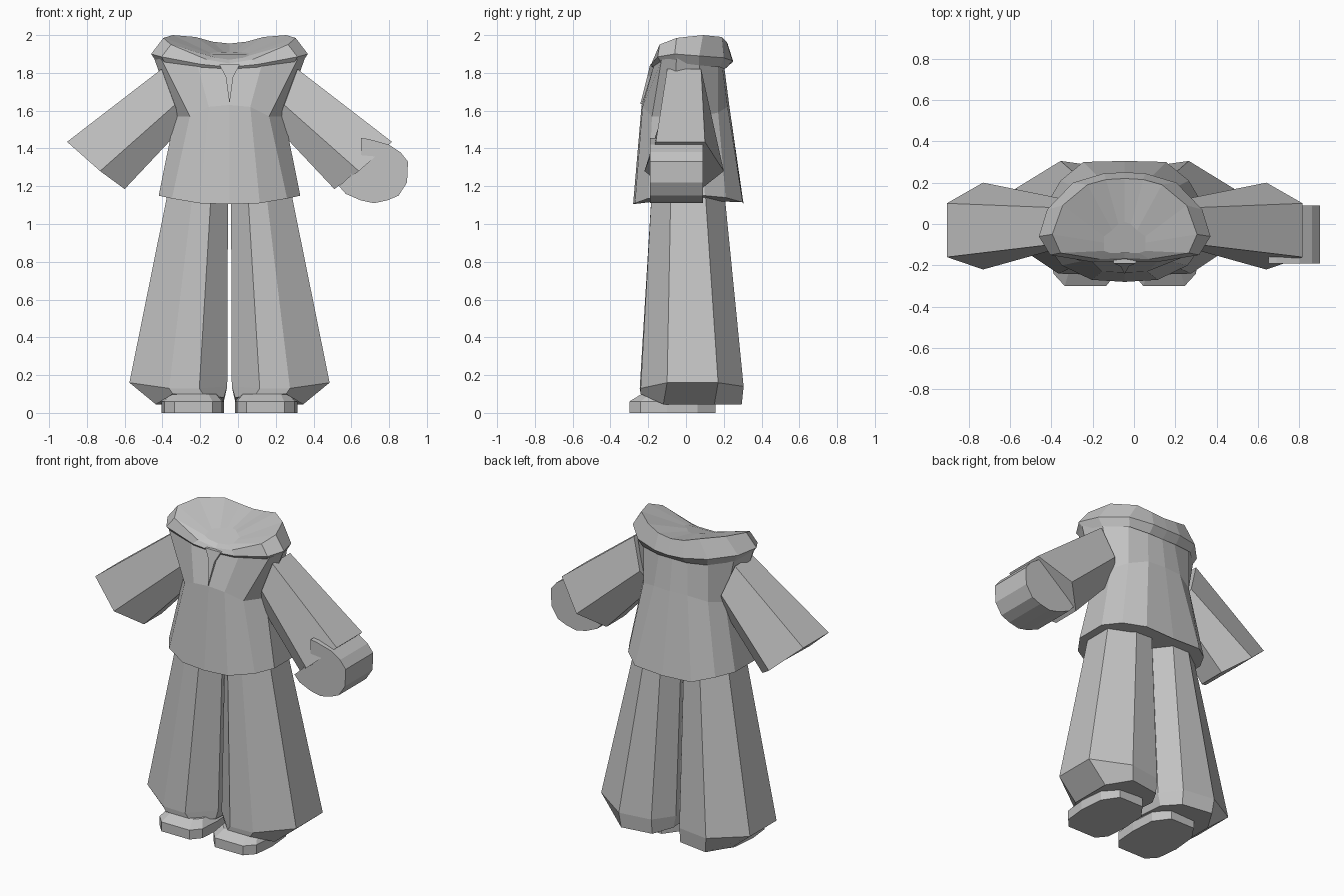
import bpy, bmesh

CX = -0.045  # symmetry plane of the outfit
gray = bpy.data.materials.new("cloth gray")
gray.diffuse_color = (0.54, 0.54, 0.54, 1)


def loft(name, rings, cap_start=True, cap_end=True):
    """Skin closed rings of equal point count into one flat-shaded object."""
    bm = bmesh.new()
    loops = [[bm.verts.new(p) for p in r] for r in rings]
    n = len(loops[0])
    for a, b in zip(loops, loops[1:]):
        for i in range(n):
            j = (i + 1) % n
            bm.faces.new((a[i], a[j], b[j], b[i]))
    if cap_start:
        bm.faces.new(loops[0][::-1])
    if cap_end:
        bm.faces.new(loops[-1])
    bmesh.ops.recalc_face_normals(bm, faces=bm.faces[:])
    me = bpy.data.meshes.new(name)
    bm.to_mesh(me)
    bm.free()
    me.materials.append(gray)
    ob = bpy.data.objects.new(name, me)
    bpy.context.collection.objects.link(ob)
    return ob


def both(half):
    """Complete a half ring (front centre to back centre) by mirroring."""
    full = half + [(-x, y, z) for x, y, z in half[-2:0:-1]]
    return [(x + CX, y, z) for x, y, z in full]


def side(ring, s):
    return [(CX + s * x, y, z) for x, y, z in ring]


# tunic: hem, waist, shoulders
hem = [(0, -.28, 1.105), (.16, -.27, 1.11), (.305, -.2, 1.135), (.375, -.1, 1.15),
       (.375, .1, 1.15), (.31, .21, 1.14), (.2, .3, 1.115), (0, .305, 1.105)]
waist = [(0, -.235, 1.63), (.11, -.23, 1.62), (.21, -.18, 1.57), (.29, -.07, 1.57),
         (.29, .08, 1.57), (.23, .17, 1.59), (.12, .22, 1.62), (0, .23, 1.62)]
yoke = [(0, -.17, 1.83), (.17, -.17, 1.84), (.36, -.13, 1.87), (.4, -.05, 1.88),
        (.35, .07, 1.87), (.23, .17, 1.86), (.1, .19, 1.85), (0, .2, 1.85)]
loft("tunic", [both(hem), both(waist), both(yoke)])

# folded hood collar with a sunken centre
under = [(0, -.165, 1.81), (.15, -.165, 1.82), (.34, -.13, 1.85), (.385, -.05, 1.855),
         (.345, .07, 1.84), (.23, .18, 1.83), (.1, .205, 1.82), (0, .205, 1.82)]
fold = [(0, -.18, 1.83), (.15, -.185, 1.845), (.36, -.15, 1.885), (.415, -.06, 1.9),
        (.375, .07, 1.89), (.25, .2, 1.88), (.1, .245, 1.865), (0, .25, 1.86)]
rim = [(0, -.165, 1.85), (.12, -.17, 1.87), (.31, -.14, 1.95), (.35, -.05, 1.985),
       (.3, .09, 2.0), (.18, .19, 1.99), (.09, .215, 1.965), (0, .22, 1.955)]
well = [(0, -.14, 1.87), (.07, -.14, 1.88), (.1, -.13, 1.89), (.1, -.09, 1.9),
        (.1, -.06, 1.905), (.06, -.03, 1.91), (.03, 0, 1.91), (0, .01, 1.91)]
loft("hood_collar", [both(under), both(fold), both(rim), both(well)], cap_start=False)

# pointed neck flap
flap = [(-.055, -.19, 1.845), (.055, -.19, 1.845), (.02, -.205, 1.78),
        (0, -.242, 1.635), (-.02, -.205, 1.78)]
loft("neck_flap", [side(flap, 1), [(x, y + .02, z) for x, y, z in side(flap, 1)]])

for label, s in (("right", 1), ("left", -1)):
    # flared sleeve
    shoulder = [(.36, -.1, 1.82), (.36, .08, 1.82), (.29, .12, 1.63),
                (.24, .05, 1.52), (.24, -.06, 1.52), (.29, -.11, 1.63)]
    cuff = [(.86, -.16, 1.435), (.86, .1, 1.435), (.685, .2, 1.28),
            (.555, .08, 1.185), (.555, -.1, 1.185), (.685, -.22, 1.28)]
    loft(label + "_sleeve", [side(shoulder, s), side(cuff, s)])

    # wide trouser leg with a cuff turned in over the shoe
    top = [(.095, -.18, 1.2), (.19, -.18, 1.2), (.32, -.08, 1.2), (.32, .1, 1.2),
           (.19, .2, 1.2), (.08, .2, 1.2), (.008, .1, 1.2), (.008, -.08, 1.2)]
    flare = [(.16, -.245, .13), (.32, -.24, .13), (.53, -.1, .16), (.53, .17, .16),
             (.31, .305, .14), (.1, .275, .14), (.012, .15, .14), (.012, -.12, .14)]
    ankle = [(.14, -.24, .1), (.3, -.24, .1), (.39, -.12, .045), (.39, .15, .045),
             (.3, .295, .045), (.1, .265, .045), (.03, .15, .06), (.03, -.12, .08)]
    loft(label + "_trouser_leg", [side(top, s), side(flare, s), side(ankle, s)])

    # blocky shoe with a sloped upper
    sole = [(.09, -.3), (.29, -.3), (.345, -.24), (.36, -.1),
            (.345, .06), (.28, .155), (.11, .155), (.04, .06), (.03, -.1), (.04, -.24)]
    low = [(x, y, 0) for x, y in sole]
    mid = [(x, y, .06) for x, y in sole]
    high = [(.195 + (x - .195) * .8, -.07 + (y + .07) * .72, .1) for x, y in sole]
    loft(label + "_shoe", [side(low, s), side(mid, s), side(high, s)])

# rounded drum-shaped hand at the end of the right sleeve
outline = [(.65, 1.455), (.69, 1.45), (.8, 1.42), (.86, 1.38), (.9, 1.33), (.895, 1.22),
           (.85, 1.15), (.79, 1.125), (.72, 1.11), (.65, 1.125), (.57, 1.16),
           (.535, 1.2), (.6, 1.26), (.58, 1.31), (.65, 1.36)]
loft("hand", [[(x, y, z) for x, z in outline] for y in (-.19, .09)])
